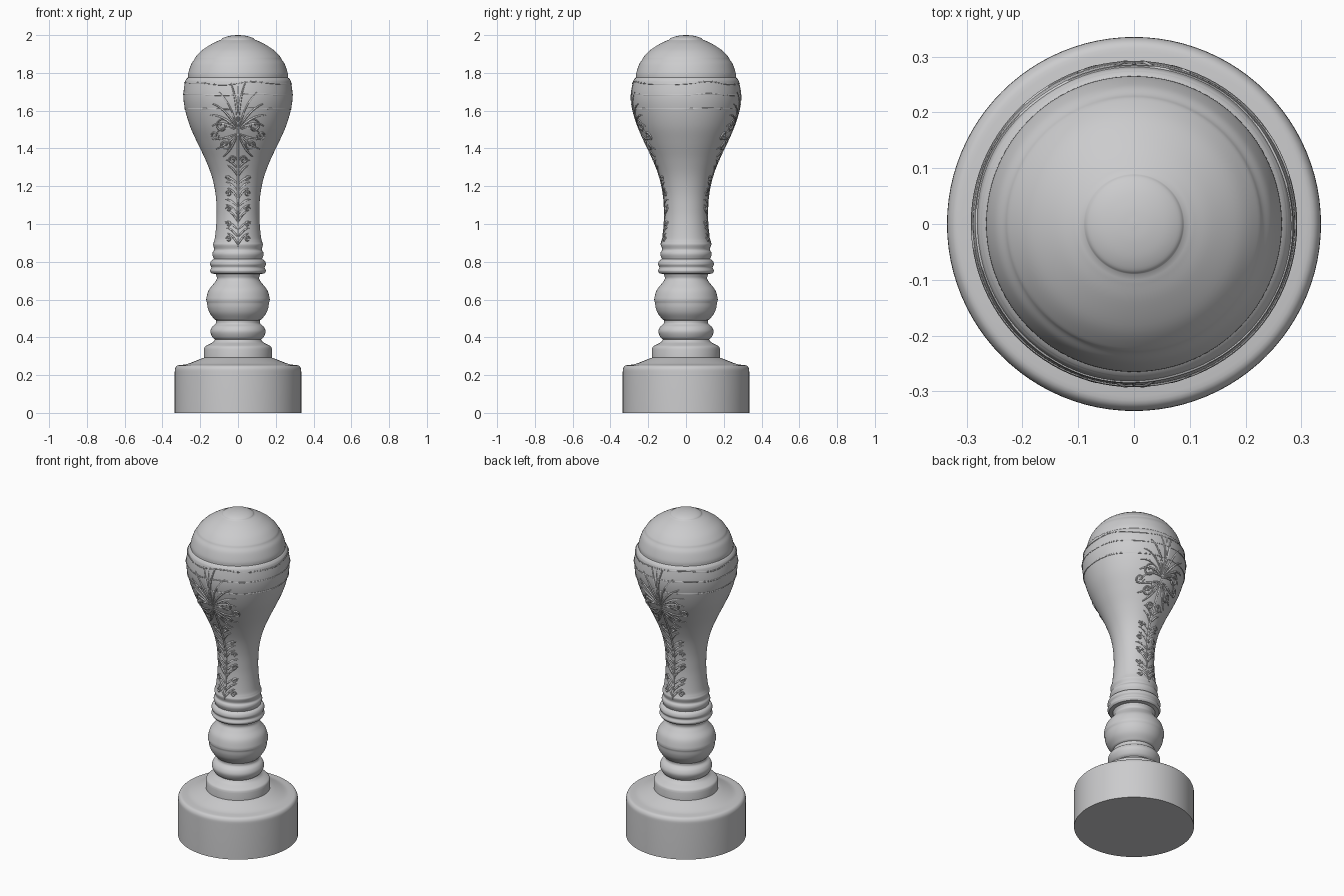
import bpy
import bmesh
from math import sin, cos, pi, radians
from mathutils import Vector

cube = bpy.data.objects.get("Cube")
if cube:
    bpy.data.objects.remove(cube, do_unlink=True)

SEGMENTS = 96

grey = bpy.data.materials.new("plain grey")
grey.use_nodes = True
grey.diffuse_color = (0.6, 0.6, 0.61, 1)
grey.node_tree.nodes["Principled BSDF"].inputs["Base Color"].default_value = grey.diffuse_color


def smooth_path(points, steps):
    """Catmull-Rom samples through 2D control points."""
    pts = [Vector(p) for p in points]
    pts = [pts[0] * 2 - pts[1]] + pts + [pts[-1] * 2 - pts[-2]]
    result = []
    for a, b, c, d in zip(pts, pts[1:], pts[2:], pts[3:]):
        for i in range(steps):
            t = i / steps
            result.append((b * 2 + (c - a) * t + (a * 2 - b * 5 + c * 4 - d) * t ** 2
                           + (b * 3 - a - c * 3 + d) * t ** 3) / 2)
    return result + [pts[-2]]


def finish(obj, angle):
    obj.data.materials.append(grey)
    bpy.ops.object.select_all(action="DESELECT")
    obj.select_set(True)
    bpy.context.view_layer.objects.active = obj
    bpy.ops.object.shade_smooth_by_angle(angle=radians(angle))


def lathe(name, profile):
    """Spin a radius/height profile into a closed solid."""
    bm = bmesh.new()
    rim = [(0, profile[0][1])] + [tuple(p) for p in profile] + [(0, profile[-1][1])]
    verts = [bm.verts.new((max(r, 0), 0, z)) for r, z in rim]
    edges = [bm.edges.new(pair) for pair in zip(verts, verts[1:])]
    bmesh.ops.spin(bm, geom=verts + edges, axis=(0, 0, 1), cent=(0, 0, 0),
                   angle=2 * pi, steps=SEGMENTS)
    bmesh.ops.remove_doubles(bm, verts=bm.verts, dist=0.0002)
    bmesh.ops.recalc_face_normals(bm, faces=bm.faces)
    mesh = bpy.data.meshes.new(name)
    bm.to_mesh(mesh)
    bm.free()
    obj = bpy.data.objects.new(name, mesh)
    bpy.context.collection.objects.link(obj)
    finish(obj, 35)


# Round foot with a softened shoulder and a sloping top
shoulder = [(0.335, 0.215), (0.333, 0.235), (0.322, 0.25), (0.3, 0.254),
            (0.27, 0.258), (0.23, 0.273), (0.2, 0.285), (0.18, 0.292)]
lathe("stamp_base", [(0.335, 0)] + smooth_path(shoulder, 3))

# Stepped collar on the foot
collar = [(0.18, 0.335), (0.175, 0.35), (0.16, 0.36), (0.135, 0.373), (0.12, 0.39)]
lathe("collar", [(0.18, 0.28)] + smooth_path(collar, 4))

# Turned rings and bulge of the stem
lower_ring = [(0.118, 0.385), (0.135, 0.4), (0.146, 0.43), (0.137, 0.455),
              (0.118, 0.472), (0.116, 0.49)]
bulge_low = [(0.122, 0.492), (0.148, 0.525), (0.16, 0.555), (0.164, 0.585)]
bulge_high = [(0.168, 0.592), (0.167, 0.61), (0.155, 0.65), (0.128, 0.685),
              (0.112, 0.71), (0.118, 0.735)]
upper_ring = [(0.14, 0.738), (0.148, 0.752), (0.141, 0.77), (0.148, 0.787),
              (0.142, 0.805), (0.127, 0.815)]
lathe("turned_stem", [p for part in (lower_ring, bulge_low, bulge_high, upper_ring)
                      for p in smooth_path(part, 5)])

# Bulb-shaped handle with small rings at its foot and a button on top
grip = [(0.126, 0.81), (0.135, 0.835), (0.134, 0.85), (0.126, 0.865), (0.132, 0.89),
        (0.128, 0.905), (0.122, 0.93), (0.115, 1), (0.113, 1.07), (0.119, 1.16),
        (0.138, 1.25), (0.172, 1.34), (0.215, 1.43), (0.255, 1.52), (0.281, 1.61),
        (0.289, 1.68), (0.281, 1.75), (0.272, 1.77)]
crown = [(0.265, 1.775), (0.263, 1.8), (0.248, 1.845), (0.232, 1.87), (0.222, 1.887),
         (0.19, 1.92), (0.14, 1.953), (0.1, 1.972)]
button = [(0.09, 1.975), (0.082, 1.983), (0.06, 1.992), (0.03, 1.998), (0, 2)]
grip = smooth_path(grip, 6)
lathe("handle", grip + smooth_path(crown, 5) + smooth_path(button, 4))


def grip_radius(z):
    for a, b in zip(grip, grip[1:]):
        if a.y <= z <= b.y:
            return a.x + (b.x - a.x) * (z - a.y) / (b.y - a.y)
    return grip[-1].x if z > grip[-1].y else grip[0].x


def relief(name, depth):
    curve = bpy.data.curves.new(name, "CURVE")
    curve.dimensions = "3D"
    curve.bevel_depth = depth
    curve.bevel_resolution = 1
    curve.use_fill_caps = True
    obj = bpy.data.objects.new(name, curve)
    bpy.context.collection.objects.link(obj)
    return obj


def strand(obj, path, facing, taper=True, closed=False):
    """Lay a raised line on the grip; path gives distance round it and height."""
    spline = obj.data.splines.new("POLY")
    spline.points.add(len(path) - 1)
    spline.use_cyclic_u = closed
    for i, (u, z) in enumerate(path):
        r = grip_radius(z)
        turn = facing + u / r
        point = spline.points[i]
        point.co = (r * sin(turn), -r * cos(turn), z, 1)
        point.radius = 0.35 + 0.65 * sin(pi * (i + 1) / (len(path) + 1)) if taper else 1


def to_mesh(obj):
    bpy.ops.object.select_all(action="DESELECT")
    obj.select_set(True)
    bpy.context.view_layer.objects.active = obj
    bpy.ops.object.convert(target="MESH")
    finish(bpy.context.object, 60)


def spiral(u, z, size, start, turns):
    count = 22
    return [(u + size * (1 - 0.8 * i / count) * cos(start + turns * 2 * pi * i / count),
             z + size * (1 - 0.8 * i / count) * sin(start + turns * 2 * pi * i / count))
            for i in range(count + 1)]


def frond(z, lean, length, droop):
    """Line from the centre that leans outwards and curls over at its tip."""
    u, path = 0, []
    for i in range(14):
        path.append((u, z))
        heading = lean + droop * (i / 13) ** 2
        u += length / 13 * sin(heading)
        z += length / 13 * cos(heading)
    return path


# Palmette, scrolls and leafy stem, mirrored on the front and the back
for side, facing in (("front", 0), ("back", pi)):
    ornament = relief(side + "_ornament", 0.0055)
    for mirror in (1, -1):
        paths = [frond(1.5, 0.05 + 0.26 * k, 0.25 - 0.024 * k, 0.35 + 0.22 * k)
                 for k in range(6)]
        paths += [frond(1.48, pi - 0.4 - 0.4 * k, 0.15, -0.6) for k in range(3)]
        paths += [spiral(0.085, 1.52, 0.04, pi, -1.5), spiral(0.07, 1.42, 0.035, pi / 2, 1.4),
                  spiral(0.13, 1.47, 0.026, pi, 1.3), spiral(0.03, 1.34, 0.022, pi, -1.4)]
        # Pairs of curling leaves down the narrow part
        for k in range(11):
            paths.append(frond(0.89 + 0.04 * k, 0.5 + 0.15 * (k % 3), 0.085, 0.9))
            if k % 2:
                paths.append(spiral(0.052, 0.88 + 0.04 * k, 0.015, 0, 1.2))
        for path in paths:
            strand(ornament, [(mirror * u, z) for u, z in path], facing)
    strand(ornament, [(0, 0.88 + 0.05 * i) for i in range(18)], facing)
    to_mesh(ornament)

# Low wavy bands round the widest part
bands = relief("wavy_bands", 0.0035)
for height, wave in ((1.61, 0.002), (1.685, 0.003), (1.745, 0.006)):
    radius = grip_radius(height)
    ring = []
    for i in range(SEGMENTS):
        a = 2 * pi * i / SEGMENTS
        z = height + wave * (sin(4 * a) + 0.5 * sin(7 * a))
        ring.append((a * grip_radius(z), z))
    strand(bands, ring, 0, taper=False, closed=True)
to_mesh(bands)
